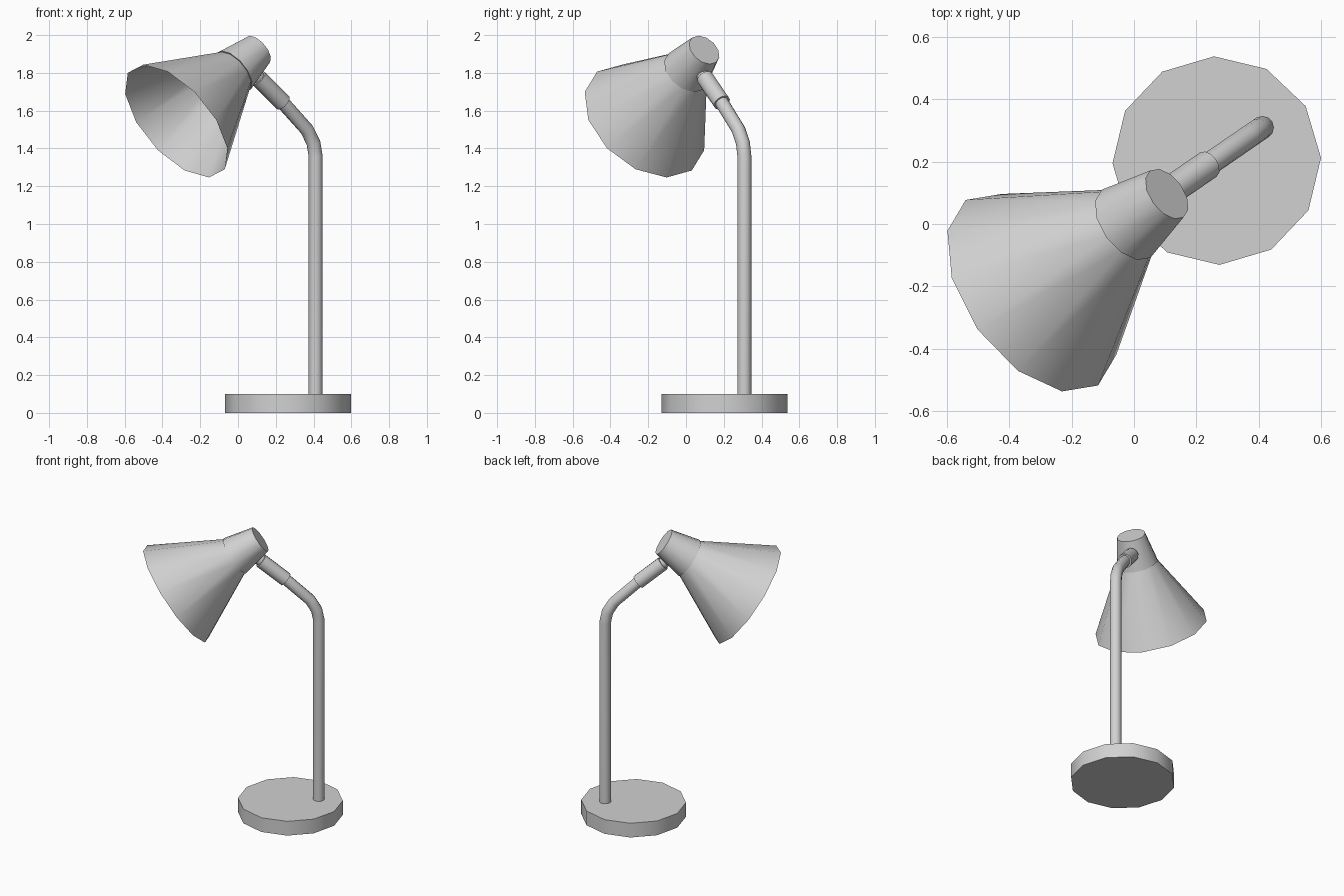
import bpy, bmesh, math
from mathutils import Vector, Matrix

cube = bpy.data.objects.get("Cube")
if cube:
    bpy.data.objects.remove(cube, do_unlink=True)

SIDES = 12
GREY = (0.64, 0.64, 0.64, 1.0)

mat = bpy.data.materials.new("plain_grey")
mat.use_nodes = True
mat.diffuse_color = GREY
bsdf = next(n for n in mat.node_tree.nodes if n.type == 'BSDF_PRINCIPLED')
bsdf.inputs["Base Color"].default_value = GREY


def select_only(obj):
    bpy.ops.object.select_all(action='DESELECT')
    obj.select_set(True)
    bpy.context.view_layer.objects.active = obj


def finish(obj):
    select_only(obj)
    bpy.ops.object.shade_smooth_by_angle(angle=math.radians(40))


def lathe(name, profile, matrix, cap_start=True, cap_end=True):
    """Revolve (radius, height) points about local z."""
    bm = bmesh.new()
    rings = []
    for r, z in profile:
        rings.append([bm.verts.new((r * math.cos(a), r * math.sin(a), z))
                      for a in (2 * math.pi * i / SIDES for i in range(SIDES))])
    for low, high in zip(rings, rings[1:]):
        for i in range(SIDES):
            j = (i + 1) % SIDES
            bm.faces.new((low[i], low[j], high[j], high[i]))
    if cap_start:
        bm.faces.new(rings[0][::-1])
    if cap_end:
        bm.faces.new(rings[-1])
    mesh = bpy.data.meshes.new(name)
    bm.to_mesh(mesh)
    bm.free()
    mesh.materials.append(mat)
    obj = bpy.data.objects.new(name, mesh)
    bpy.context.collection.objects.link(obj)
    obj.matrix_world = matrix
    finish(obj)
    return obj


def tube(name, points, radius):
    """Capped round tube swept along a path."""
    curve = bpy.data.curves.new(name, 'CURVE')
    curve.dimensions = '3D'
    curve.bevel_depth = radius
    curve.bevel_resolution = 4
    curve.use_fill_caps = True
    spline = curve.splines.new('POLY')
    spline.points.add(len(points) - 1)
    for p, co in zip(spline.points, points):
        p.co = (*co, 1.0)
    curve.materials.append(mat)
    obj = bpy.data.objects.new(name, curve)
    bpy.context.collection.objects.link(obj)
    select_only(obj)
    bpy.ops.object.convert(target='MESH')
    finish(bpy.context.view_layer.objects.active)


# Round base plate
lathe("base", [(0.334, 0), (0.334, 0.1)],
      Matrix.Translation((0.265, 0.203, 0)) @ Matrix.Rotation(math.radians(1.5), 4, 'Z'))

# Bent stand, drawn in a vertical plane as (reach, height)
heading = math.radians(34.5)


def on_arm(reach, height):
    return Vector((0.411 - reach * math.cos(heading),
                   0.309 - reach * math.sin(heading), height))


tube("stand", [on_arm(*p) for p in
               [(0, 0.09), (0, 1.36), (0.014, 1.43), (0.056, 1.5),
                (0.21, 1.642), (0.43, 1.825)]], 0.037)

# Sleeve joint below the head
tube("joint_sleeve", [on_arm(0.21, 1.642), on_arm(0.368, 1.773)], 0.047)

# Head frame: origin at the rim centre, z along the shade axis towards the cap
axis = Vector((0.66, 0.483, 0.575)).normalized()
side = Vector((-0.273, 0.2, 0.145))
side = (side - axis * side.dot(axis)).normalized()
head = Matrix((side, axis.cross(side), axis)).transposed().to_4x4()
head.translation = (-0.327, -0.22, 1.545)

# Open conical shade and the closed socket cover above it
lathe("shade", [(0.365, 0), (0.126, 0.458)], head, cap_start=False, cap_end=False)
lathe("socket_cover", [(0.134, 0.457), (0.092, 0.655)], head)
